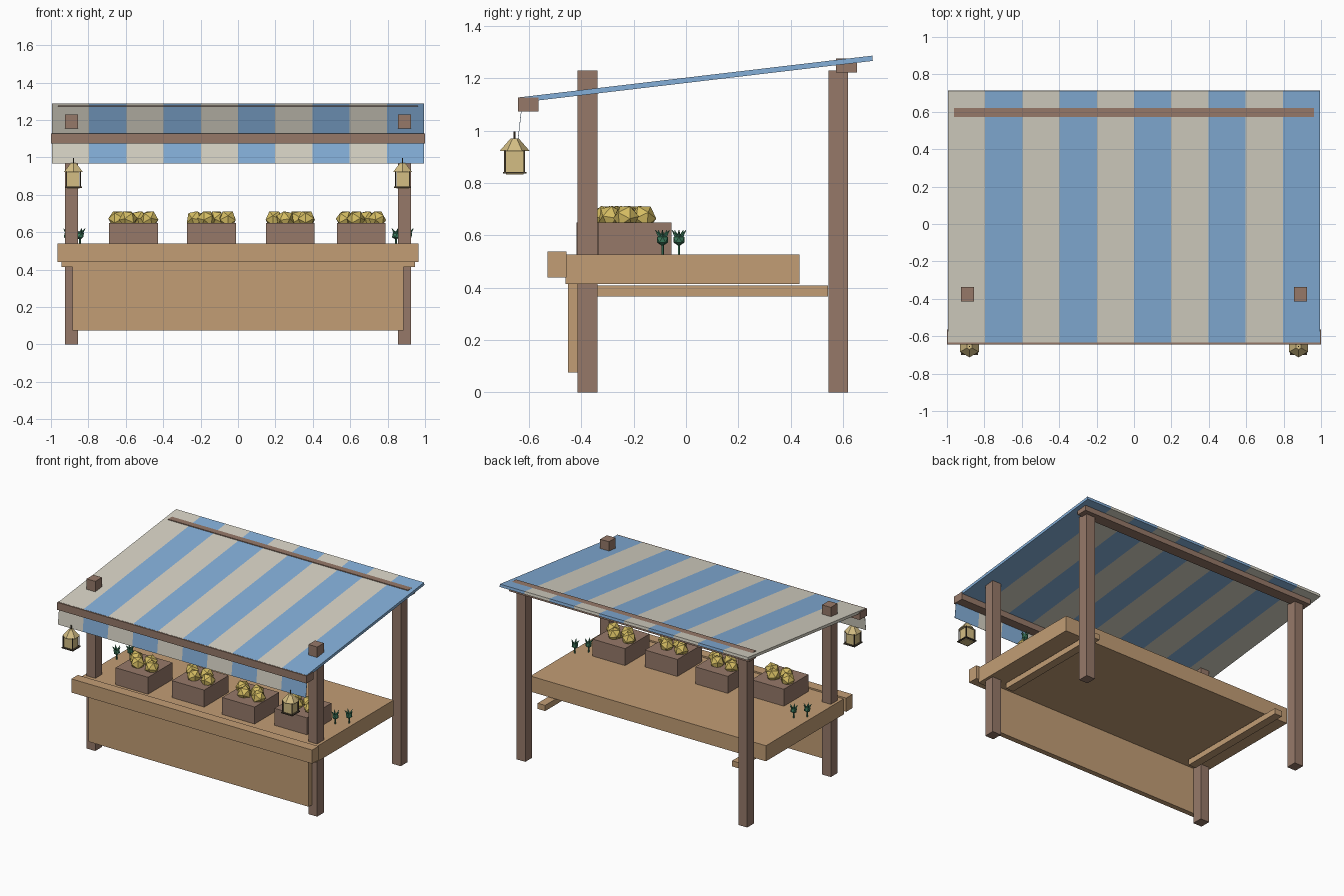
import bpy, bmesh, math, random
from mathutils import Matrix, Vector, Euler

if "Cube" in bpy.data.objects:
    bpy.data.objects.remove(bpy.data.objects["Cube"])

random.seed(4)


def material(name, r, g, b):
    m = bpy.data.materials.new(name)
    lin = [((c / 255 + 0.055) / 1.055) ** 2.4 for c in (r, g, b)]
    m.diffuse_color = (*lin, 1)
    m.use_nodes = True
    m.node_tree.nodes["Principled BSDF"].inputs["Base Color"].default_value = m.diffuse_color
    return m


TAN = material("tan_wood", 194, 157, 117)
BROWN = material("brown_wood", 150, 121, 105)
BLUE = material("blue_cloth", 132, 175, 217)
CREAM = material("cream_cloth", 214, 210, 196)
FRUIT = material("yellow_fruit", 212, 188, 98)
GLOW = material("lantern_glass", 212, 190, 132)
METAL = material("dark_metal", 78, 68, 52)
GREEN = material("herb_green", 62, 125, 95)


def finish(name, bm, *mats):
    bmesh.ops.recalc_face_normals(bm, faces=bm.faces)
    me = bpy.data.meshes.new(name)
    bm.to_mesh(me)
    bm.free()
    for m in mats:
        me.materials.append(m)
    ob = bpy.data.objects.new(name, me)
    bpy.context.collection.objects.link(ob)
    return ob


def add_box(bm, lo, hi):
    lo, hi = Vector(lo), Vector(hi)
    mat = Matrix.Translation((lo + hi) / 2) @ Matrix.Diagonal((*(hi - lo), 1))
    bmesh.ops.create_cube(bm, size=1, matrix=mat)


def box(name, lo, hi, mat):
    bm = bmesh.new()
    add_box(bm, lo, hi)
    return finish(name, bm, mat)


def add_cone(bm, r1, r2, z0, z1, center, sides):
    bmesh.ops.create_cone(bm, cap_ends=True, segments=sides, radius1=r1, radius2=r2, depth=z1 - z0,
                          matrix=Matrix.Translation((center[0], center[1], (z0 + z1) / 2)))


def striped_sheet(name, section, half, count=10):
    """Sweep a closed (y, z) section along x; every column takes the next stripe colour."""
    bm = bmesh.new()
    rings = [[bm.verts.new((-half + 2 * half * i / count, y, z)) for y, z in section]
             for i in range(count + 1)]
    n = len(section)
    for i in range(count):
        for j in range(n):
            k = (j + 1) % n
            f = bm.faces.new((rings[i][j], rings[i][k], rings[i + 1][k], rings[i + 1][j]))
            f.material_index = i % 2
    bm.faces.new(rings[0]).material_index = 0
    bm.faces.new(rings[-1]).material_index = (count - 1) % 2
    return finish(name, bm, CREAM, BLUE)


# Posts and side stretchers
for s, side in ((-1, "left"), (1, "right")):
    for y, end in ((-0.376, "front"), (0.582, "back")):
        box(f"{end}_post_{side}", (s * 0.89 - 0.035, y - 0.038, 0), (s * 0.89 + 0.035, y + 0.038, 1.23), BROWN)
    box(f"stretcher_{side}", (s * 0.78 - 0.03, -0.338, 0.367), (s * 0.78 + 0.03, 0.543, 0.408), TAN)

# Counter
box("counter_top", (-0.945, -0.46, 0.414), (0.945, 0.433, 0.527), TAN)
box("counter_front_rail", (-0.966, -0.53, 0.439), (0.966, -0.456, 0.538), TAN)
box("front_panel", (-0.884, -0.452, 0.075), (0.884, -0.414, 0.42), TAN)

# Roof beams, sloping canopy and hanging valance
box("front_beam", (-1, -0.643, 1.073), (1, -0.563, 1.127), BROWN)
box("back_beam", (-0.963, 0.573, 1.222), (0.963, 0.653, 1.276), BROWN)
striped_sheet("canopy", [(-0.632, 1.108), (0.714, 1.267), (0.712, 1.287), (-0.634, 1.128)], 0.995)
striped_sheet("valance", [(-0.629, 1.09), (-0.643, 0.968), (-0.641, 0.968), (-0.627, 1.09)], 0.995)

# Crates, each with four staggered fruits
for n, (x, y) in enumerate([(-0.559, -0.278), (-0.142, -0.23), (0.28, -0.255), (0.658, -0.196)], 1):
    box(f"crate_{n}", (x - 0.13, y - 0.14, 0.525), (x + 0.13, y + 0.14, 0.65), BROWN)
    bm = bmesh.new()
    for dx, dy in ((-0.086, 0.033), (0.03, 0.033), (-0.028, -0.033), (0.086, -0.033)):
        turn = Euler((math.radians(31.7), 0, random.uniform(0, 6.28))).to_matrix().to_4x4()
        bmesh.ops.create_icosphere(bm, subdivisions=1, radius=0.05,
                                   matrix=Matrix.Translation((x + dx, y + dy, 0.669)) @ turn)
    finish(f"fruit_pile_{n}", bm, FRUIT)

# Lanterns under the front beam
for s, side in ((-1, "left"), (1, "right")):
    c = (s * 0.88, -0.655)
    box(f"lantern_glass_{side}", (c[0] - 0.033, c[1] - 0.033, 0.832), (c[0] + 0.033, c[1] + 0.033, 0.925), GLOW)
    bm = bmesh.new()
    add_cone(bm, 0.058, 0.016, 0.922, 0.97, c, 6)
    finish(f"lantern_roof_{side}", bm, GLOW)
    bm = bmesh.new()
    for dx in (-0.037, 0.037):
        for dy in (-0.037, 0.037):
            px, py = c[0] + dx, c[1] + dy
            add_box(bm, (px - 0.003, py - 0.003, 0.84), (px + 0.003, py + 0.003, 0.925))
    add_box(bm, (c[0] - 0.045, c[1] - 0.045, 0.836), (c[0] + 0.045, c[1] + 0.045, 0.843))
    add_cone(bm, 0.004, 0.004, 0.96, 0.997, c, 6)
    finish(f"lantern_frame_{side}", bm, METAL)

# Herb bunches at both ends of the counter
for n, (x, y) in enumerate([(-0.91, -0.09), (-0.845, -0.027), (0.845, -0.09), (0.91, -0.027)], 1):
    bm = bmesh.new()
    add_cone(bm, 0.005, 0.005, 0.525, 0.565, (x, y), 5)
    bmesh.ops.create_icosphere(bm, subdivisions=1, radius=0.024, matrix=Matrix.Translation((x, y, 0.583)))
    for k in range(5):
        tilt = Matrix.Rotation(k * 2 * math.pi / 5, 4, 'Z') @ Matrix.Rotation(0.65, 4, 'Y')
        bmesh.ops.create_cone(bm, cap_ends=True, segments=4, radius1=0.01, radius2=0.001, depth=0.04,
                              matrix=Matrix.Translation((x, y, 0.583)) @ tilt @ Matrix.Translation((0, 0, 0.027)))
    finish(f"herb_bunch_{n}", bm, GREEN)
